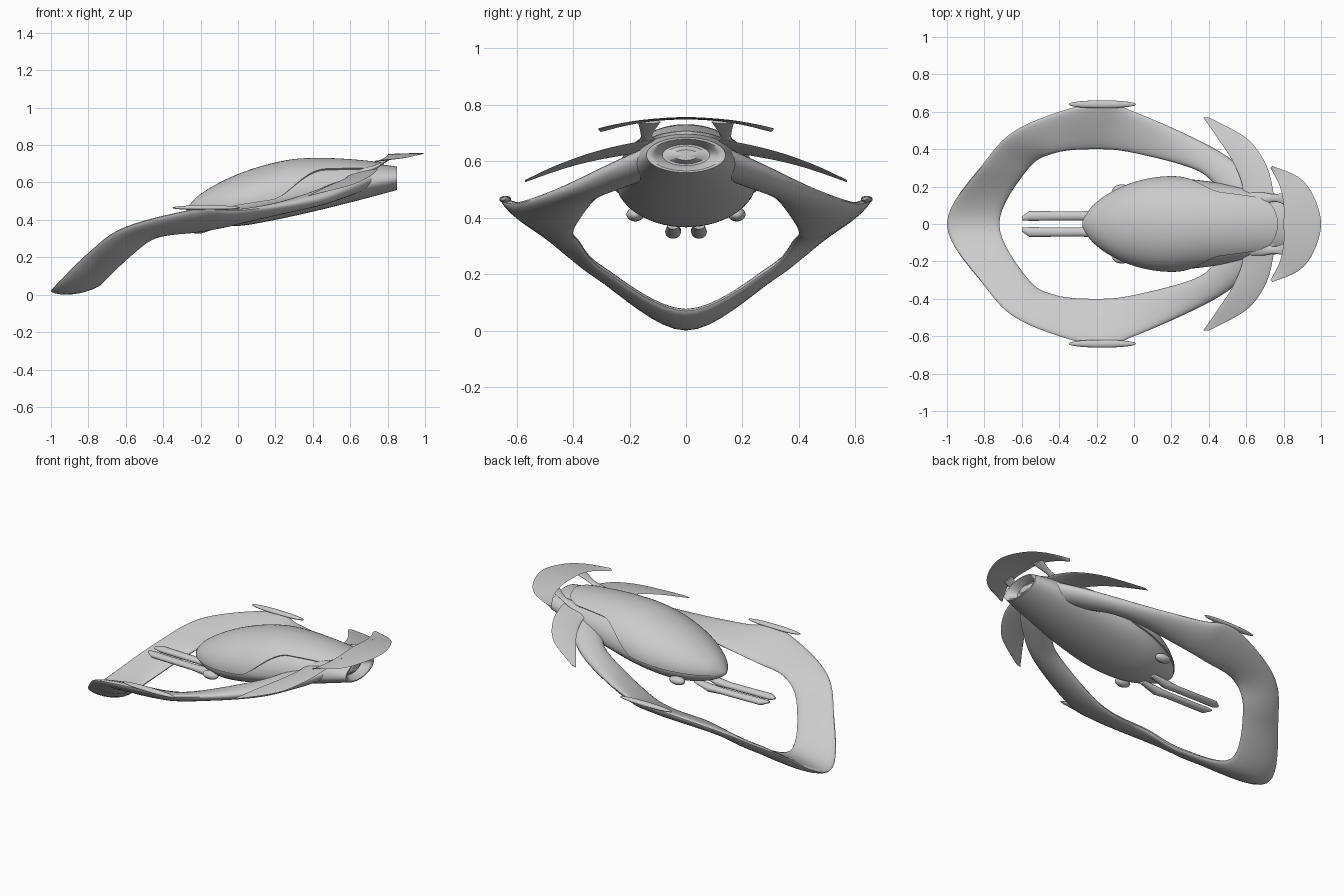
import bpy, bmesh, math
from mathutils import Vector

cube = bpy.data.objects.get("Cube")
if cube:
    bpy.data.objects.remove(cube, do_unlink=True)

# One material for the whole craft
colour = (0.6, 0.6, 0.6, 1)
grey = bpy.data.materials.new("hull grey")
grey.use_nodes = True
grey.diffuse_color = colour
grey.node_tree.nodes["Principled BSDF"].inputs["Base Color"].default_value = colour


def spline(stations, steps=8):
    """Catmull-Rom curve through the inner stations; both ends only steer it."""
    out = []
    for before, start, end, after in zip(stations, stations[1:], stations[2:], stations[3:]):
        for step in range(steps):
            t = step / steps
            out.append([b + t / 2 * (c - a + t * (2*a - 5*b + 4*c - d + t * (3*(b - c) + d - a)))
                        for a, b, c, d in zip(before, start, end, after)])
    return out + [stations[-2]]


def loft(name, rings, closed=True, mirror=False, caps=True):
    """Skin a row of equal cross-sections."""
    bm = bmesh.new()
    rows = [[bm.verts.new(point) for point in ring] for ring in rings]
    count = len(rows[0])
    for near, far in zip(rows, rows[1:]):
        for j in range(count if closed else count - 1):
            k = (j + 1) % count
            bm.faces.new((near[j], near[k], far[k], far[j]))
    if closed and caps:
        bm.faces.new(rows[0])
        bm.faces.new(rows[-1])
    bmesh.ops.remove_doubles(bm, verts=bm.verts, dist=0.0005)
    bmesh.ops.recalc_face_normals(bm, faces=bm.faces)
    mesh = bpy.data.meshes.new(name)
    bm.to_mesh(mesh)
    bm.free()
    mesh.materials.append(grey)
    obj = bpy.data.objects.new(name, mesh)
    bpy.context.collection.objects.link(obj)
    if mirror:
        mod = obj.modifiers.new("mirror", 'MIRROR')
        mod.use_axis = (False, True, False)
        mod.use_clip = True
    bpy.ops.object.select_all(action='DESELECT')
    obj.select_set(True)
    bpy.context.view_layer.objects.active = obj
    bpy.ops.object.shade_smooth_by_angle(angle=math.radians(45))


def blade(name, edges, outer_height, inner_height, thickness, centred=False, sag=0.0):
    """Mirrored lens-section sheet between an outer and an inner edge in plan."""
    stations = [(ox, oy, outer_height(ox, oy), ix, iy, inner_height(ix, iy), thickness(ox, oy))
                for ox, oy, ix, iy in edges]
    first = stations[0]
    if centred:
        ox, oy, oz, ix, iy, iz, thick = stations[1]
        first = (ox, -oy, oz, ix, -iy, iz, thick)
    rings = []
    for s in spline([first] + stations + [stations[-1]]):
        outer, inner, thick = Vector(s[:3]), Vector(s[3:6]), s[6]
        span = inner - outer
        up = span.cross(Vector((-span.y, span.x, 0))).normalized()
        ring = []
        for j in range(24):
            a = math.tau * j / 24
            lift = math.sin(a) * thick / 2 - sag * span.length * math.sin(a) ** 2
            ring.append((outer + inner) / 2 - span / 2 * math.cos(a) + up * lift)
        rings.append(ring)
    loft(name, rings, mirror=True, caps=not centred)


def oval(x, y, z, width, height):
    """Upright rounded section across the x axis."""
    return [(x, y + width * math.cos(a), z + height * math.sin(a))
            for a in [math.tau * j / 20 for j in range(20)]]


def pod(name, x, y, z, length, width, height):
    """Mirrored pair of stretched spheres."""
    angles = [math.pi * k / 16 for k in range(17)]
    loft(name, [oval(x - length * math.cos(a), y, z, width * math.sin(a) + 0.001,
                     height * math.sin(a) + 0.001) for a in angles], mirror=True)


# Hull: round nose swelling to a peak, then tapering to the exhaust
NOSE, TAIL = -0.28, 0.85


def swell(t, peak_at, peak, end):
    if t < peak_at:
        return peak * (1 - (1 - t / peak_at) ** 2) ** 0.7
    return peak - (peak - end) * ((t - peak_at) / (1 - peak_at)) ** 1.5


def hull_point(t, a, grow=0.0):
    side, up = math.sin(a), math.cos(a)
    width = swell(t, 0.43, 0.245, 0.14)
    height = swell(t, 0.5, 0.185, 0.063) if up > 0 else swell(t, 0.3, 0.118, 0.062)
    middle = 0.445 + 0.177 * t ** 1.1
    return Vector((NOSE + (TAIL - NOSE) * t, (width + grow) * side, middle + (height + grow) * up))


def hull_ring(t):
    return [hull_point(t, math.tau * j / 48) for j in range(48)]


hull = [hull_ring((i / 48) ** 1.5) for i in range(1, 49)]
# Rounded exhaust lip, recess and inner dome
exhaust = hull[-1]
centre = sum(exhaust, Vector()) / len(exhaust)
for depth, scale in [(0, 0.9), (0.01, 0.8), (0.05, 0.6), (0.05, 0.5), (0.03, 0.3), (0.03, 0.01)]:
    hull.append([centre + (p - centre) * scale - Vector((depth, 0, 0)) for p in exhaust])
loft("hull", hull)

# Canopy shell: wraps the nose sides, narrows to the spine, ends in a round tongue
canopy = []
for i in range(1, 65):
    t = 0.93 * (i / 64) ** 1.2
    blend = min(max((t - 0.4) / 0.26, 0), 1)
    half = math.radians(92 - 44 * blend * blend * (3 - 2 * blend))
    tongue = max(0, (t - 0.83) / 0.1)
    half *= math.sqrt(max(1 - tongue ** 2, 0.02))
    lift = 0.011 * min(1, t * 20)
    row = [hull_point(t, half * (j / 16 - 1), lift) for j in range(33)]
    canopy.append([hull_point(t, -half, -0.01)] + row + [hull_point(t, half, -0.01)])
canopy.append([p - Vector((0, 0, 0.03)) for p in canopy[-1]])
loft("canopy_shell", canopy, closed=False)


# Looped wing: climbs away from the front tip, then rises again into the hull
def wing_outer(x, y):
    return 0.02 + 0.72 * y ** 1.15 if x < -0.1 else 0.45 + 0.33 * x * x


def wing_inner(x, y):
    return 0.07 + 1.7 * y * y if x < -0.1 else 0.39 + 0.35 * x


blade("loop_wing", [(-1, 0, -0.72, 0), (-0.8, 0.33, -0.57, 0.29), (-0.6, 0.52, -0.42, 0.38),
                    (-0.2, 0.65, -0.2, 0.4), (0, 0.6, 0, 0.38), (0.4, 0.42, 0.33, 0.29),
                    (0.6, 0.28, 0.46, 0.18), (0.75, 0.13, 0.6, 0.05)],
      wing_outer, wing_inner, lambda x, y: 0.055 + 0.06 * max(x, 0), centred=True, sag=0.04)
pod("wing_edge_lip", -0.17, 0.64, 0.465, 0.18, 0.02, 0.012)

# Side petals drooping outwards
blade("side_petal", [(0.75, 0.1, 0.57, 0.1), (0.74, 0.2, 0.58, 0.2), (0.7, 0.33, 0.53, 0.33),
                     (0.6, 0.46, 0.46, 0.44), (0.4, 0.57, 0.37, 0.57)],
      lambda x, y: 0.68 - 0.45 * y * y, lambda x, y: 0.64 - 0.35 * y * y,
      lambda x, y: 0.025 - 0.04 * y)

# Thin crescent plate over the tail
blade("tail_crescent", [(1, 0, 0.8, 0), (0.96, 0.15, 0.8, 0.1), (0.88, 0.25, 0.78, 0.2),
                        (0.74, 0.31, 0.73, 0.3)],
      lambda x, y: 0.755 - 0.4 * y * y, lambda x, y: 0.75 - 0.5 * y * y,
      lambda x, y: 0.007, centred=True)

# Struts lifting the crescent off the hull
strut = [(0.62, 0.12, 0.64, 0.05, 0.02), (0.68, 0.13, 0.66, 0.04, 0.02),
         (0.75, 0.14, 0.69, 0.02, 0.01), (0.83, 0.13, 0.74, 0.04, 0.006)]
loft("tail_strut", [oval(*s) for s in spline([strut[0]] + strut + [strut[-1]])], mirror=True)

# Forward prongs with tapered ends, and small pods under the nose
prong = [(-0.6, 0.03, 0.36, 0.01, 0.006), (-0.56, 0.043, 0.355, 0.026, 0.018),
         (-0.28, 0.043, 0.35, 0.024, 0.018), (-0.2, 0.046, 0.35, 0.028, 0.024),
         (-0.1, 0.046, 0.37, 0.02, 0.01)]
loft("front_prong", [oval(*s) for s in prong], mirror=True)
pod("side_pod", -0.065, 0.18, 0.412, 0.05, 0.03, 0.024)
